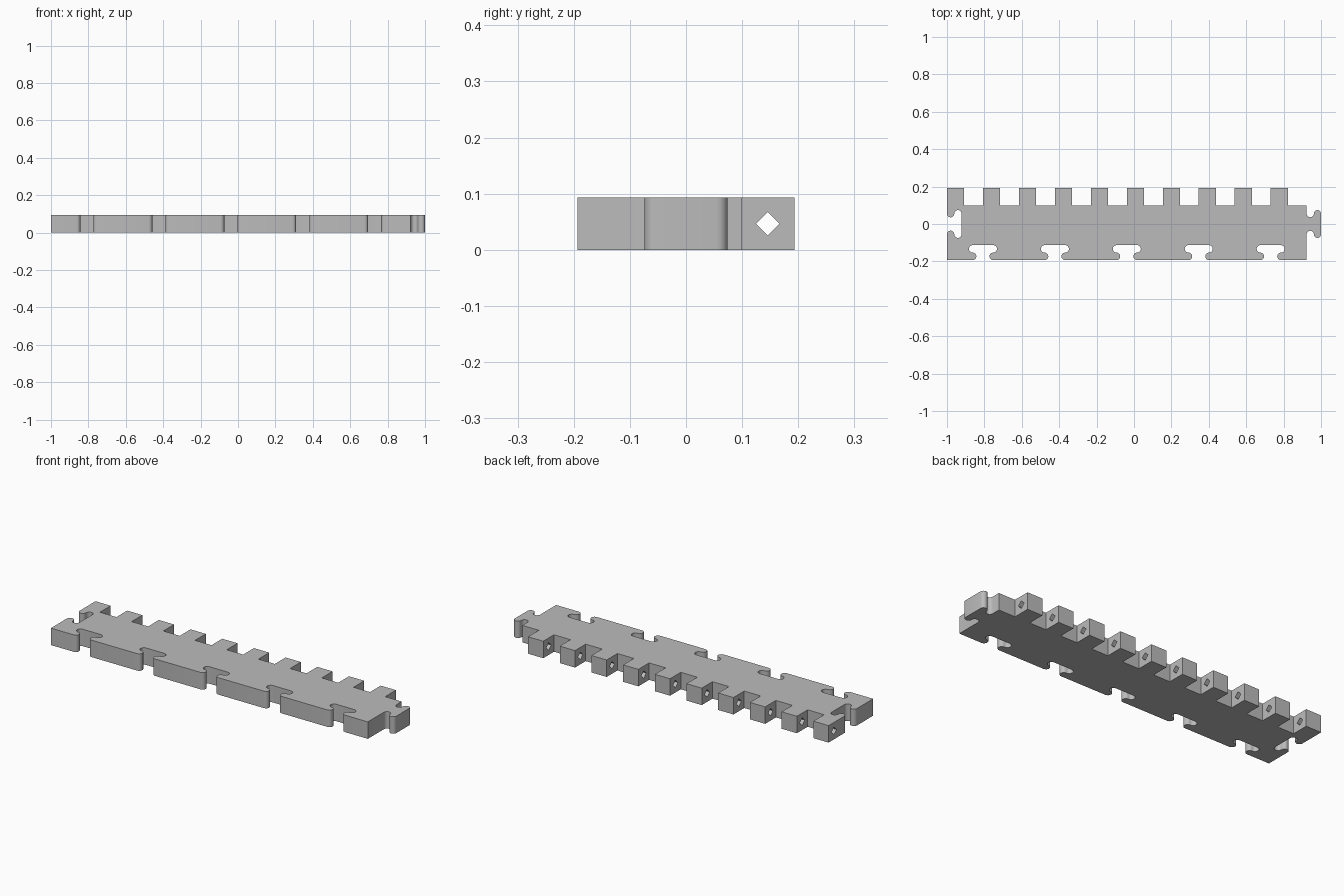
import bpy, bmesh
from math import sin, cos, pi, radians

cube = bpy.data.objects.get("Cube")
if cube:
    bpy.data.objects.remove(cube, do_unlink=True)

HEIGHT = 0.093
FRONT, BACK, TIP = -0.193, 0.10, 0.193
LEFT_END, RIGHT_END = -1.0, 0.923
PITCH = (RIGHT_END - LEFT_END) / 10
TOOTH = PITCH * 0.48


def joint(r, c=0.055, steps=10):
    """Jigsaw joint outline: u runs along the edge, v is its depth."""
    angles = [pi * i / steps for i in range(steps + 1)]
    half = [(-c + r * sin(a), r - r * cos(a)) for a in angles]
    half += [(-c - r * sin(a), 3 * r - r * cos(a)) for a in angles[1:]]
    return half + [(-u, v) for u, v in reversed(half)]


# Outline, anticlockwise: front edge with five sockets
outline = [(LEFT_END, FRONT)]
for k in range(5):
    centre = LEFT_END + PITCH * (2 * k + 1)
    outline += [(centre + u, FRONT + v) for u, v in joint(0.02)]
outline.append((RIGHT_END, FRONT))

# End with the interlocking tab
outline += [(RIGHT_END + v, u) for u, v in joint((1 - RIGHT_END) / 4)]
outline.append((RIGHT_END, BACK))

# Back edge with ten hinge teeth
for k in reversed(range(10)):
    x = LEFT_END + PITCH * k
    outline += [(x + TOOTH, BACK), (x + TOOTH, TIP), (x, TIP)]
    if k:
        outline.append((x, BACK))

# End with the matching socket
outline += [(LEFT_END + v, -u) for u, v in joint(0.0195)]

# Extrude the outline into a plate
bm = bmesh.new()
base = bm.faces.new([bm.verts.new((x, y, 0)) for x, y in outline])
top = bmesh.ops.extrude_face_region(bm, geom=[base])
bmesh.ops.translate(bm, vec=(0, 0, HEIGHT),
                    verts=[v for v in top["geom"] if isinstance(v, bmesh.types.BMVert)])
bmesh.ops.recalc_face_normals(bm, faces=bm.faces)
mesh = bpy.data.meshes.new("hinge_plate")
bm.to_mesh(mesh)
bm.free()
plate = bpy.data.objects.new("hinge_plate", mesh)
bpy.context.collection.objects.link(plate)

# Diamond hinge-pin hole through every tooth
bpy.ops.mesh.primitive_cylinder_add(vertices=4, radius=0.021, depth=2.4,
                                    location=(0, 0.146, HEIGHT / 2),
                                    rotation=(0, pi / 2, 0))
pin = bpy.context.object
pin.name = "pin_hole_cutter"
pin.hide_render = True
cut = plate.modifiers.new("pin_hole", 'BOOLEAN')
cut.operation = 'DIFFERENCE'
cut.solver = 'EXACT'
cut.object = pin

bpy.ops.object.select_all(action='DESELECT')
plate.select_set(True)
bpy.context.view_layer.objects.active = plate
bpy.ops.object.modifier_apply(modifier=cut.name)
bpy.data.objects.remove(pin, do_unlink=True)

# Plain grey material
grey = bpy.data.materials.new("plain_grey")
grey.use_nodes = True
colour = (0.5, 0.5, 0.5, 1)
grey.diffuse_color = colour
grey.node_tree.nodes["Principled BSDF"].inputs["Base Color"].default_value = colour
plate.data.materials.clear()
plate.data.materials.append(grey)
for face in plate.data.polygons:
    face.material_index = 0

bpy.ops.object.shade_smooth_by_angle(angle=radians(30))
